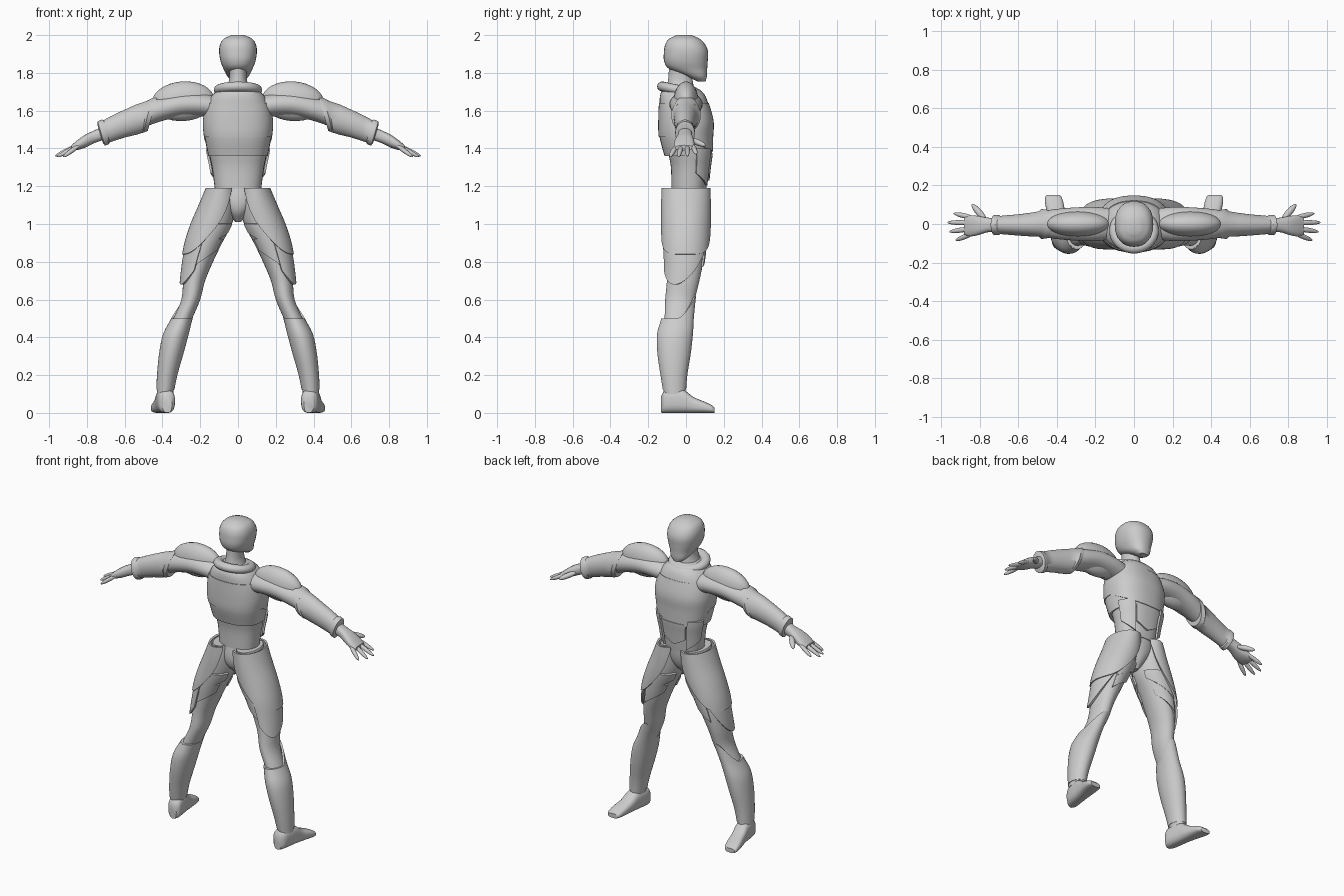
import bpy, bmesh, math
from mathutils import Vector, Matrix

if "Cube" in bpy.data.objects:
    bpy.data.objects.remove(bpy.data.objects["Cube"])

grey = bpy.data.materials.new("plain grey")
grey.diffuse_color = (0.6, 0.6, 0.6, 1)
grey.use_nodes = True
grey.node_tree.nodes["Principled BSDF"].inputs["Base Color"].default_value = grey.diffuse_color


def finish(name, bm, mirror=False, angle=40):
    bmesh.ops.remove_doubles(bm, verts=bm.verts, dist=0.0002)
    bmesh.ops.recalc_face_normals(bm, faces=bm.faces)
    me = bpy.data.meshes.new(name)
    bm.to_mesh(me)
    bm.free()
    me.materials.append(grey)
    me.shade_smooth()
    me.set_sharp_from_angle(angle=math.radians(angle))
    ob = bpy.data.objects.new(name, me)
    bpy.context.collection.objects.link(ob)
    if mirror:
        ob.modifiers.new("Mirror", 'MIRROR')
    return ob


def smooth_rows(rows, steps):
    """Hermite interpolation between section rows."""
    n, out = len(rows), []

    def slope(i, k):
        a, b = max(i - 1, 0), min(i + 1, n - 1)
        return (rows[b][k] - rows[a][k]) / (rows[b][0] - rows[a][0])
    for i in range(n - 1):
        p, q = rows[i], rows[i + 1]
        h = q[0] - p[0]
        for s in range(steps):
            u = s / steps
            r = [p[0] + h * u]
            for k in range(1, len(p)):
                r.append((2*u**3 - 3*u*u + 1) * p[k] + (u**3 - 2*u*u + u) * h * slope(i, k)
                         + (3*u*u - 2*u**3) * q[k] + (u**3 - u*u) * h * slope(i + 1, k))
            out.append(r)
    return out + [list(rows[-1])]


def oval(t, p):
    c, s = math.cos(t), math.sin(t)
    return (math.copysign(abs(c) ** (2 / p), c), math.copysign(abs(s) ** (2 / p), s))


def loft(name, axis, rows, p=2.0, n=32, steps=4, mirror=False):
    """Rows: position on axis, centre 1, centre 2, radius 1, radius 2, [shear]."""
    bm = bmesh.new()
    rings = []
    for r in (smooth_rows(rows, steps) if steps > 1 else rows):
        ring = []
        for i in range(n):
            u, v = oval(2 * math.pi * i / n, p)
            a, b, w = r[1] + u * r[3], r[2] + v * r[4], r[0]
            if len(r) > 5:
                w += r[5] * v * r[4]
            co = {'z': (a, b, w), 'x': (w, a, b), 'y': (a, w, b)}[axis]
            ring.append(bm.verts.new(co))
        rings.append(ring)
    for A, B in zip(rings, rings[1:]):
        for i in range(n):
            j = (i + 1) % n
            bm.faces.new((A[i], A[j], B[j], B[i]))
    bm.faces.new(rings[0])
    bm.faces.new(rings[-1])
    return finish(name, bm, mirror)


def plate(name, table, a0, a1, top, bot, off, p=2.0, thick=0.012, mirror=True, cols=28, nrow=14):
    """Armour shell following a body table between two angles and two edge curves."""
    fine = sorted(smooth_rows(table, 5))

    def at(z):
        z = min(max(z, fine[0][0]), fine[-1][0])
        for A, B in zip(fine, fine[1:]):
            if z <= B[0]:
                u = (z - A[0]) / (B[0] - A[0])
                return [x + (y - x) * u for x, y in zip(A, B)]
    bm = bmesh.new()
    grid = []
    for i in range(cols + 1):
        d = a0 + (a1 - a0) * i / cols
        u, v = oval(math.radians(d), p)
        zt, zb = top(d), bot(d)
        col = []
        for k in range(nrow + 1):
            z = zt + (zb - zt) * k / nrow
            _, cx, cy, rx, ry = at(z)
            col.append(bm.verts.new((cx + u * (rx + off), cy + v * (ry + off), z)))
        grid.append(col)
    for A, B in zip(grid, grid[1:]):
        for k in range(nrow):
            bm.faces.new((A[k], A[k + 1], B[k + 1], B[k]))
    bmesh.ops.remove_doubles(bm, verts=bm.verts, dist=0.0002)
    bmesh.ops.recalc_face_normals(bm, faces=bm.faces)
    bmesh.ops.solidify(bm, geom=bm.faces[:], thickness=thick)
    return finish(name, bm, mirror)


def ellipsoid(name, p, q, r1, r2):
    p, q = Vector(p), Vector(q)
    d = q - p
    m = Matrix.Translation((p + q) / 2) @ d.to_track_quat('Z', 'Y').to_matrix().to_4x4()
    bm = bmesh.new()
    bmesh.ops.create_uvsphere(bm, u_segments=24, v_segments=16, radius=1,
                              matrix=m @ Matrix.Diagonal((r1, r2, d.length / 2, 1)))
    return finish(name, bm, True, 60)


# Head, neck and rolled collar (the face looks towards +y)
loft("head", 'z', [(1.755, 0, .082, .028, .022), (1.78, 0, .058, .055, .052),
                   (1.82, 0, .012, .076, .100), (1.86, 0, 0, .092, .115), (1.91, 0, 0, .100, .117),
                   (1.95, 0, -.004, .095, .106), (1.98, 0, -.008, .076, .082),
                   (2.0, 0, -.01, .035, .04)], p=2.3)
loft("neck", 'z', [(1.68, 0, -.03, .075, .08), (1.75, 0, -.03, .05, .067), (1.79, 0, -.03, .046, .062),
                   (1.87, 0, -.03, .05, .06)])
bm = bmesh.new()
rings = []
for i in range(40):
    t = 2 * math.pi * i / 40
    rings.append([bm.verts.new(((.098 + .03 * math.cos(s)) * math.cos(t),
                                -.035 + (.09 + .028 * math.cos(s)) * math.sin(t),
                                1.71 - .018 * math.sin(t) + .026 * math.sin(s)))
                  for s in [2 * math.pi * k / 14 for k in range(14)]])
for i in range(40):
    A, B = rings[i], rings[(i + 1) % 40]
    for k in range(14):
        bm.faces.new((A[k], B[k], B[(k + 1) % 14], A[(k + 1) % 14]))
finish("collar", bm)

# Torso: waist under a breast and back plate
waist = [(1.18, 0, .015, .122, .092), (1.3, 0, .02, .138, .1), (1.38, 0, .018, .155, .112),
         (1.48, 0, .01, .168, .12)]
chest = [(1.36, 0, .012, .158, .126), (1.46, 0, 0, .176, .14), (1.54, 0, 0, .182, .143),
         (1.63, 0, -.01, .165, .130), (1.69, 0, -.02, .13, .115), (1.725, 0, -.03, .075, .08)]
loft("waist", 'z', waist, p=2.3)
loft("pelvis", 'z', [(1.01, 0, 0, .015, .03), (1.06, 0, 0, .06, .075), (1.12, 0, .005, .11, .092),
                     (1.2, 0, .015, .122, .09)])
loft("chest_core", 'z', chest, p=2.4)


def chest_bottom(d):
    return 1.46 - .075 * max(0, math.sin(math.radians(d))) ** 0.7


plate("chest_plate", chest, -180, 180, lambda d: 1.64, chest_bottom, .004, p=2.4,
      mirror=False, cols=64)
plate("belly_plate", waist, 62, 118, lambda d: 1.375, lambda d: 1.23 + .04 * abs(d - 90) / 28,
      .012, p=2.3, mirror=False)
plate("waist_side_plate", waist, 15, 58, lambda d: 1.4, lambda d: 1.27 - .0015 * (d - 15),
      .006, p=2.3)

# Legs
leg = [(.5, .292, -.045, .05, .068), (.6, .25, -.032, .05, .078), (.7, .232, -.015, .058, .086),
       (.8, .205, -.005, .073, .096), (.9, .172, -.002, .088, .104), (1.0, .13, 0, .098, .108),
       (1.1, .1, 0, .085, .108), (1.19, .085, 0, .062, .105)]
shin = [(.1, .387, -.06, .043, .056), (.2, .375, -.064, .051, .068), (.32, .352, -.063, .062, .086),
        (.42, .328, -.058, .065, .092), (.5, .297, -.045, .054, .083), (.62, .252, -.03, .052, .08)]
loft("leg", 'z', leg, mirror=True)
loft("shin", 'z', shin[:5], mirror=True)
plate("shin_guard", shin, -180, 180,
      lambda d: .5 + .12 * max(0, math.sin(math.radians(d))) ** 1.6, lambda d: .125, .003, cols=40)
loft("foot", 'y', [(-.132, .375, .045, .025, .044), (-.115, .377, .058, .042, .058),
                   (-.06, .385, .064, .047, .064), (-.01, .392, .06, .046, .060),
                   (.04, .4, .042, .046, .042), (.1, .412, .029, .048, .029),
                   (.138, .418, .02, .043, .02), (.15, .42, .014, .034, .014)],
     p=2.7, mirror=True)

# Thigh armour: large hip plate, lower plate and small overlapping inner plates
plate("hip_plate", leg, -125, 125, lambda d: 1.19,
      lambda d: min(1.17, .84 + .35 * (abs(d) / 125) ** 4), .024, cols=40)
plate("lower_thigh_plate", leg, -80, 70, lambda d: .96,
      lambda d: .68 + .2 * (abs(d + 25) / 90) ** 2, .018)
for side, label in ((-1, "back"), (1, "front")):
    for k, (z1, z0) in enumerate(((1.0, .9), (.92, .82))):
        plate(f"{label}_inner_plate_{k + 1}", leg, side * 70, side * (155 - 10 * k),
              lambda d: z1, lambda d: z0 + .0012 * (abs(d) - 110), .012 - .003 * k)

# Arms: upper arm, rounded shoulder guard, forearm guard with flared elbow and cuff
loft("upper_arm", 'x', [(.12, 0, 1.62, .08, .06), (.2, 0, 1.632, .088, .062),
                        (.3, 0, 1.632, .086, .064), (.4, 0, 1.61, .078, .064),
                        (.48, 0, 1.585, .066, .066)], mirror=True)
ellipsoid("shoulder_guard", (.125, 0, 1.662), (.455, 0, 1.638), .066, .105)
loft("forearm_guard", 'x', [(.452, 0, 1.588, .06, .075, -.28), (.452, 0, 1.585, .074, .092, -.28),
                            (.478, 0, 1.575, .078, .092, -.26), (.492, 0, 1.568, .066, .085, -.15),
                            (.54, -.003, 1.552, .061, .08, 0), (.6, -.005, 1.531, .055, .071, .1),
                            (.66, -.005, 1.507, .05, .064, .2), (.695, -.005, 1.491, .047, .059, .27),
                            (.702, -.005, 1.488, .052, .065, .3), (.724, -.005, 1.479, .052, .064, .3),
                            (.73, -.005, 1.477, .04, .045, .3)], steps=1, mirror=True)

# Hands
loft("hand", 'x', [(.71, -.005, 1.482, .036, .036), (.76, -.005, 1.462, .038, .034),
                   (.81, -.008, 1.438, .05, .034), (.85, -.01, 1.418, .054, .026),
                   (.882, -.01, 1.403, .045, .014)], p=2.4, mirror=True)
for i, (y0, y1, x1, z1) in enumerate(((.032, .055, .935, 1.37), (.006, .008, .968, 1.36),
                                      (-.022, -.04, .958, 1.355), (-.046, -.085, .925, 1.355))):
    ellipsoid(f"finger_{i + 1}", (.83, y0, 1.425), (x1, y1, z1), .013, .012)
ellipsoid("thumb", (.765, .015, 1.452), (.84, .102, 1.415), .017, .016)
